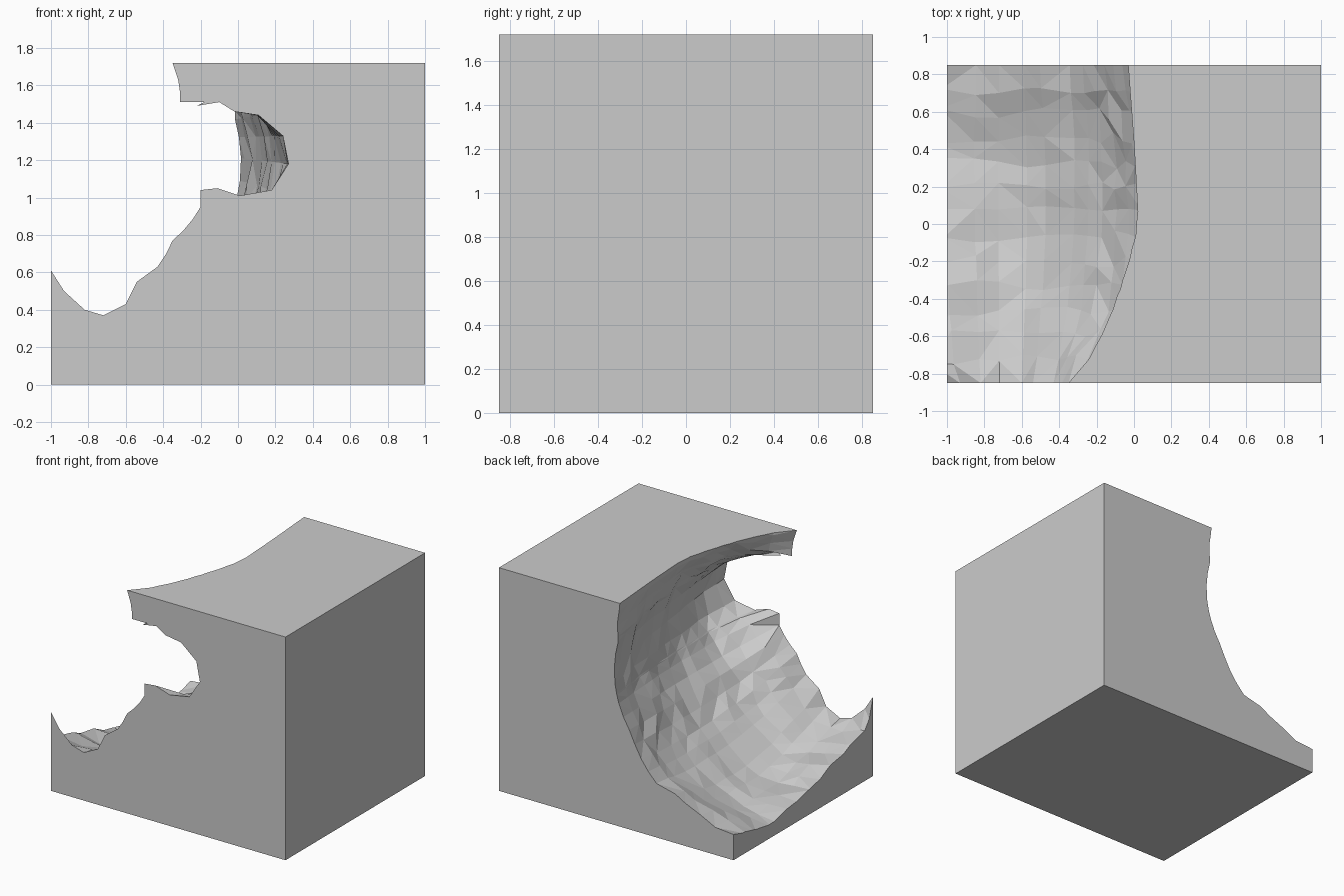
import bpy, bmesh, math, random

random.seed(4)
old = bpy.data.objects.get("Cube")
if old:
    bpy.data.objects.remove(old, do_unlink=True)

HALF_DEPTH, HEIGHT = .85, 1.72
AXIS_X, AXIS_Z = -.7, 1.3          # line the hollow is measured around

# Stone colour
stone = bpy.data.materials.new("pale grey stone")
stone.use_nodes = True
grey = (.6, .6, .6, 1)
stone.diffuse_color = grey
stone.node_tree.nodes["Principled BSDF"].inputs["Base Color"].default_value = grey

# Hollow outlines (x, z) from roof to floor
front = [(-.4, 2), (-.35, 1.72), (-.32, 1.63), (-.31, 1.51), (-.22, 1.49),
         (-.18, 1.51), (-.1, 1.51), (-.02, 1.46), (.11, 1.44), (.24, 1.33),
         (.27, 1.18), (.18, 1.04), (.01, 1.01), (-.11, 1.05), (-.2, 1.04),
         (-.2, .95), (-.35, .77), (-.43, .63), (-.54, .55), (-.6, .43),
         (-.72, .37), (-.82, .4), (-.93, .5), (-1, .61), (-1.2, .92)]
lip = [(-.25, 2), (-.23, 1.72), (-.18, 1.55), (0, 1.48), (.17, 1.41), (.25, 1.32),
       (.27, 1.18), (.19, 1.03), (0, .94), (-.18, .82), (-.33, .65), (-.46, .5),
       (-.6, .35), (-.78, .33), (-1, .36), (-1.3, .4)]
pocket = [(-.15, 2), (-.12, 1.72), (.02, 1.53), (.18, 1.38), (.24, 1.2),
          (.18, 1.02), (0, .8), (-.2, .6), (-.4, .41), (-.62, .27),
          (-.8, .27), (-1, .31), (-1.3, .35)]
middle = [(0, 2), (.01, 1.72), (.1, 1.5), (.17, 1.3), (.18, 1.15), (.13, .96),
          (0, .74), (-.2, .48), (-.4, .28), (-.6, .16), (-.8, .16), (-1, .18),
          (-1.3, .2)]
rear = [(-.02, 2), (-.01, 1.72), (.05, 1.5), (.11, 1.28), (.11, 1.13), (.07, .95),
        (-.05, .7), (-.2, .48), (-.4, .29), (-.6, .19), (-.8, .15), (-1, .11),
        (-1.3, .1)]
back = [(-.05, 2), (-.04, 1.72), (-.01, 1.54), (-.02, 1.43), (.01, 1.28), (-.01, .99),
        (-.13, .74), (-.22, .56), (-.35, .41), (-.5, .38), (-.71, .28),
        (-.85, .21), (-1, .2), (-1.3, .19)]


def polar(outline):
    """Turn an outline into (angle, radius) pairs."""
    return [(math.atan2(z - AXIS_Z, x - AXIS_X), math.hypot(x - AXIS_X, z - AXIS_Z))
            for x, z in outline]


def blend(pairs, t):
    """Linear lookup in pairs sorted by key, clamped at both ends."""
    pairs = sorted(pairs)
    if t <= pairs[0][0]:
        return pairs[0][1]
    for (a, u), (b, v) in zip(pairs, pairs[1:]):
        if t <= b:
            return u + (v - u) * (t - a) / (b - a)
    return pairs[-1][1]


def roughness(size):
    """Random offsets along one row, fading out towards the roof."""
    return [(math.radians(d), random.uniform(-size, size))
            for d in range(-145, 20, 8)] + [(math.radians(28), 0)]


sections = [(-HALF_DEPTH, polar(front)), (-.7, polar(lip)), (-.45, polar(pocket)),
            (0, polar(middle)), (.4, polar(rear)), (HALF_DEPTH, polar(back))]

# Angle columns follow the front outline, with wide gaps split
marks = sorted(a for a, r in polar(front))
columns = []
for a, b in zip(marks, marks[1:]):
    parts = max(1, round((b - a) / math.radians(7)))
    columns += [a + (b - a) * i / parts for i in range(parts)]
columns.append(marks[-1])

# Rows run front to back and overshoot the block at each end
ROWS = 14
rows = [-HALF_DEPTH + 2 * HALF_DEPTH * i / (ROWS - 1) for i in range(ROWS)]
rows = [-1] + rows + [1]

# Rough hollow cutter
bm = bmesh.new()
rings = []
for y in rows:
    inside = abs(y) < HALF_DEPTH - .01
    bumps = roughness(.018 if inside else 0)
    shifts = roughness(.035 if inside else 0)
    ring = []
    for a in columns:
        r = blend([(sy, blend(s, a)) for sy, s in sections], y) + blend(bumps, a)
        ring.append(bm.verts.new((AXIS_X + r * math.cos(a), y + blend(shifts, a),
                                  AXIS_Z + r * math.sin(a))))
    ring.append(bm.verts.new((-2.2, y, 2.4)))
    rings.append(ring)
for near, far in zip(rings, rings[1:]):
    for i in range(len(near)):
        j = (i + 1) % len(near)
        bm.faces.new((near[i], near[j], far[j], far[i]))
bm.faces.new(rings[0])
bm.faces.new(rings[-1])
bmesh.ops.triangulate(bm, faces=bm.faces[:])
bmesh.ops.recalc_face_normals(bm, faces=bm.faces[:])
mesh = bpy.data.meshes.new("hollow_cutter")
bm.to_mesh(mesh)
bm.free()
mesh.materials.append(stone)
cutter = bpy.data.objects.new("hollow_cutter", mesh)
cutter.hide_render = True
bpy.context.collection.objects.link(cutter)

# Rock block with the hollow carved out
bpy.ops.mesh.primitive_cube_add(size=2, location=(0, 0, HEIGHT / 2))
block = bpy.context.object
block.name = "rock_block"
block.scale = (1, HALF_DEPTH, HEIGHT / 2)
bpy.ops.object.transform_apply(location=True, rotation=False, scale=True)
block.data.materials.append(stone)
carve = block.modifiers.new("carve", "BOOLEAN")
carve.operation = "DIFFERENCE"
carve.solver = "EXACT"
carve.object = cutter
bpy.ops.object.modifier_apply(modifier=carve.name)
bpy.data.objects.remove(cutter, do_unlink=True)
bpy.ops.object.shade_flat()
